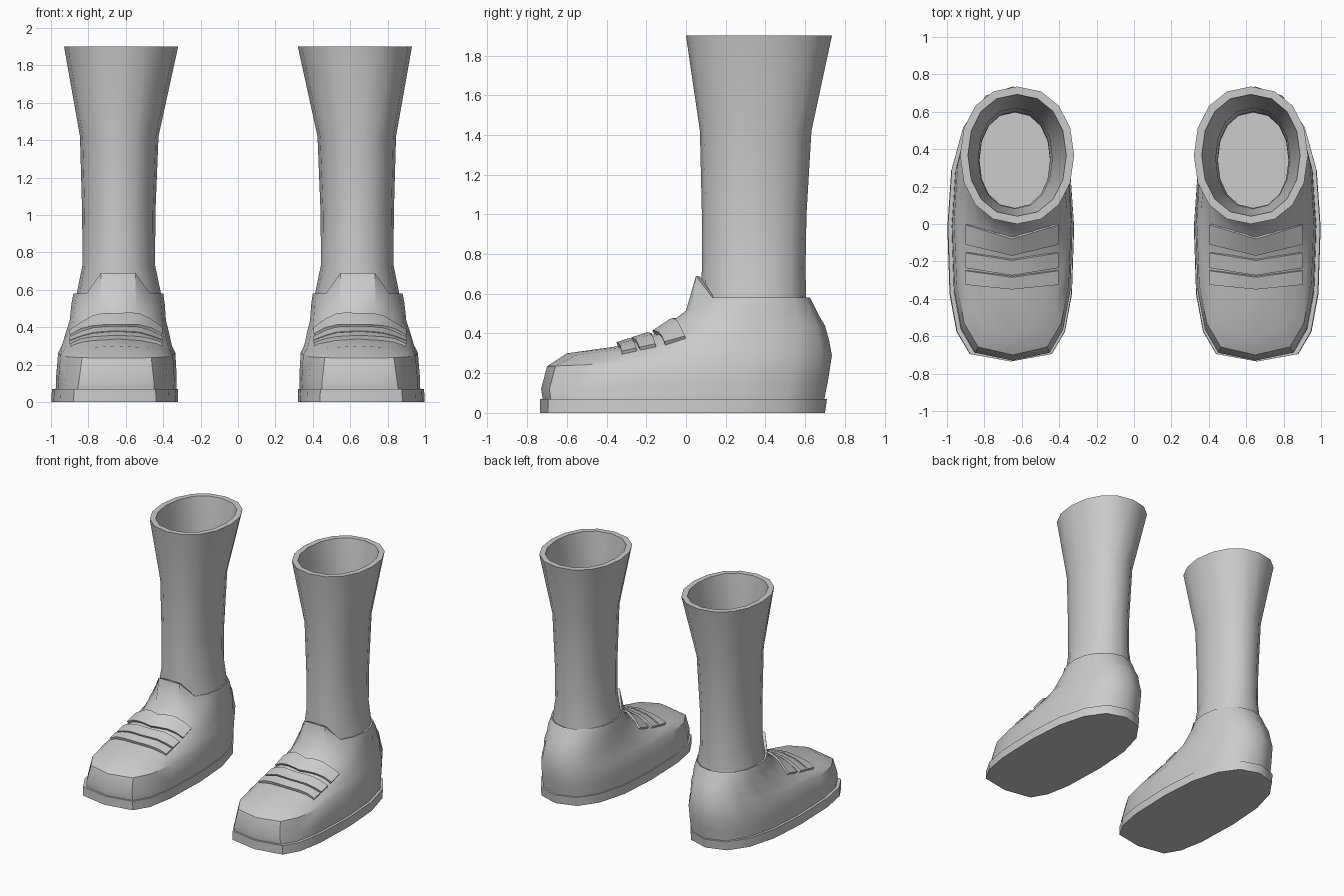
import bpy, bmesh
from math import cos, sin, pi, radians
from mathutils import Vector
from mathutils.bvhtree import BVHTree

if "Cube" in bpy.data.objects:
    bpy.data.objects.remove(bpy.data.objects["Cube"])

N = 16  # sides of every ring; vertex 12 is the toe, vertex 4 the heel


def spow(v, p):
    return (1 if v >= 0 else -1) * abs(v) ** p


def ring(x0, x1, yf, yb, zf, zb, p=1.0, heel=1.0, sag=0.0):
    """Closed outline: squarer for small p, height sloping from front to back."""
    pts = []
    for i in range(N):
        a = 2 * pi * i / N
        c, s = cos(a), sin(a)
        e = p if s < -1e-6 else heel
        x = (x0 + x1) / 2 + (x1 - x0) / 2 * spow(c, e)
        v = spow(s, (e + 1) / 2)
        y = (yf + yb) / 2 + (yb - yf) / 2 * v
        pts.append([x, y, zf + (zb - zf) * (v + 1) / 2 - sag * abs(c)])
    return pts


def loft(rings, caps=False):
    bm = bmesh.new()
    rows = [[bm.verts.new(p) for p in r] for r in rings]
    n = len(rows[0])
    for a, b in zip(rows, rows[1:]):
        for i in range(n):
            j = (i + 1) % n
            bm.faces.new((a[i], a[j], b[j], b[i]))
    if caps:
        bm.faces.new(rows[0][::-1])
        bm.faces.new(rows[-1])
    return bm


def finish(name, bm, thickness=0.0, angle=40):
    """Make the object, thicken it inward, mirror to the other foot, shade."""
    me = bpy.data.meshes.new(name)
    bm.to_mesh(me)
    bm.free()
    ob = bpy.data.objects.new(name, me)
    bpy.context.collection.objects.link(ob)
    bpy.context.view_layer.objects.active = ob
    if thickness:
        m = ob.modifiers.new("wall", "SOLIDIFY")
        m.thickness, m.offset = thickness, -1
        bpy.ops.object.modifier_apply(modifier=m.name)
    m = ob.modifiers.new("other_foot", "MIRROR")
    m.use_mirror_merge = False
    bpy.ops.object.modifier_apply(modifier=m.name)
    ob.data.shade_smooth()
    ob.data.set_sharp_from_angle(angle=radians(angle))
    return ob


# Sole
finish("sole", loft([
    ring(.32, .998, -.735, .70, 0, 0, .45, .8),
    ring(.322, .995, -.735, .71, .07, .07, .45, .8)], caps=True))

# Shoe upper, from the sole to the collar
upper_rings = [
    ring(.33, .975, -.72, .695, .06, .06, .47, .8),
    ring(.328, .972, -.73, .715, .12, .16, .5, .8),
    ring(.335, .962, -.70, .735, .235, .29, .55, .8),
    ring(.355, .94, -.60, .72, .30, .37, .75, .8, .03),
    ring(.368, .922, -.35, .70, .335, .44, .8, .8, .02),
    ring(.385, .90, -.15, .67, .40, .49, .9, .85, .01),
    ring(.392, .89, .0, .645, .515, .54, 1, .9),
    ring(.40, .88, .05, .625, .58, .58, 1, 1)]
for i in (11, 12, 13):  # tongue rising from the collar
    upper_rings[-1][i][1] = .05
    upper_rings[-1][i][2] = .69
upper = loft(upper_rings)
tree = BVHTree.FromBMesh(upper)
finish("shoe_upper", upper, .025)

# Three V-shaped straps laid over the instep
# (front and back edge at the middle, then at the ends)
straps = [(-.17, -.08, -.11, -.005), (-.275, -.195, -.235, -.155), (-.35, -.285, -.325, -.25)]
for k, (mf, mb, ef, eb) in enumerate(straps):
    bm = bmesh.new()
    cols = []
    for i in range(9):
        t = i / 4 - 1
        col = []
        for m, e in ((mf, ef), (mb, eb)):
            x, y = .652 + .248 * t, m + (e - m) * abs(t)
            hit = tree.ray_cast(Vector((x, y, 2)), Vector((0, 0, -1)))[0]
            z = hit.z if hit else .36
            col.append(bm.verts.new((x, y, z + .022)))
        cols.append(col)
    for a, b in zip(cols, cols[1:]):
        bm.faces.new((a[0], b[0], b[1], a[1]))
    finish(f"strap_{k + 1}", bm, .035, 30)

# Leg tube: outside going up, over the rim and back down inside
outer = [(.405, .868, .075, .61, .50), (.412, .862, .075, .605, .58), (.443, .832, .08, .602, .73),
         (.442, .833, .08, .607, 1.0), (.425, .845, .07, .632, 1.42),
         (.32, .93, .0, .735, 1.9)]
inset = [.006, .006, .006, .006, .012, .042]
walls = [ring(a, b, c, d, z, z, .9, .9) for a, b, c, d, z in outer]
walls += [ring(a + t, b - t, c + t, d - t, z, z, .9, .9)
          for (a, b, c, d, z), t in zip(outer[::-1], inset[::-1])]
finish("leg", loft(walls))
